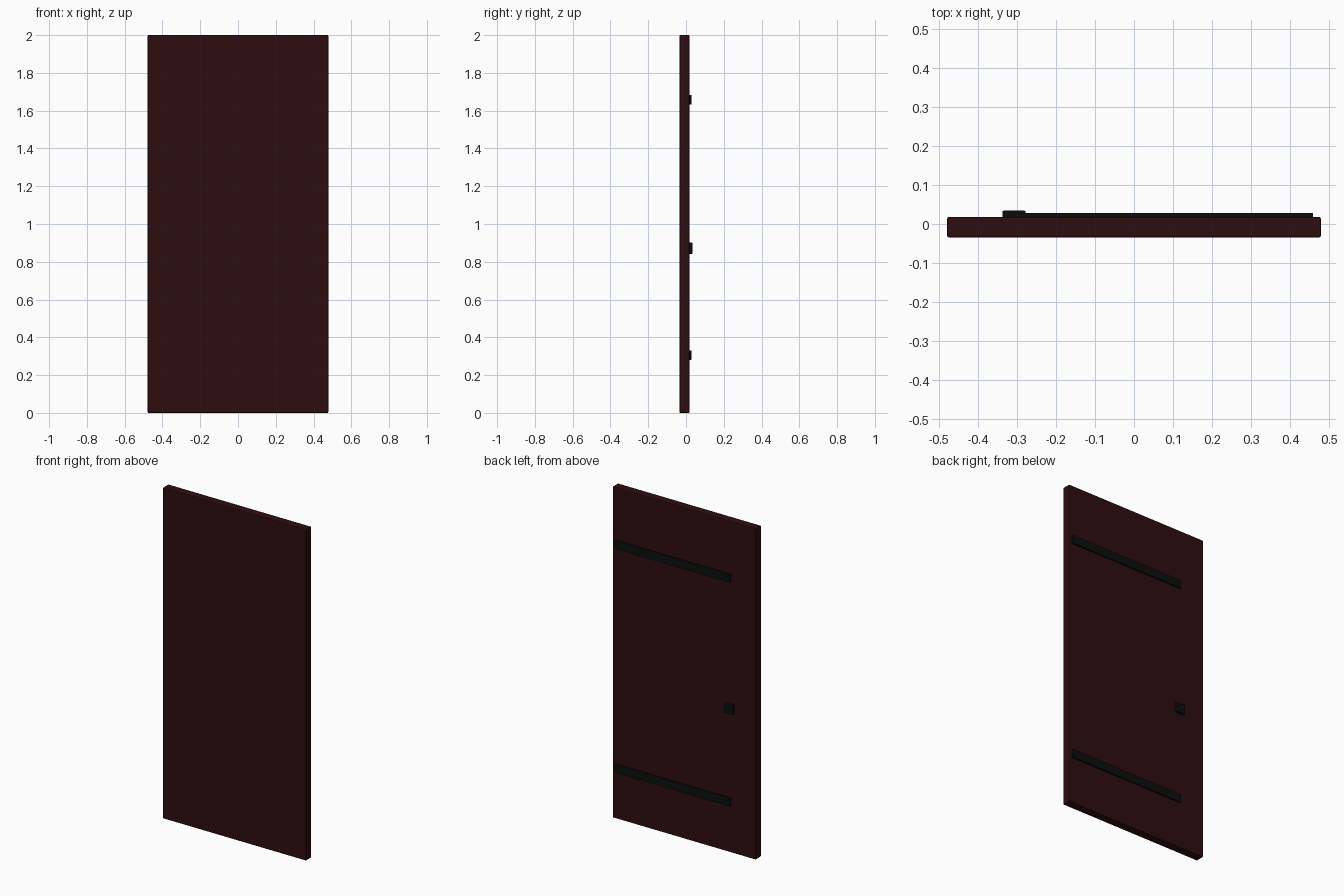
import bpy

cube = bpy.data.objects.get("Cube")
if cube:
    bpy.data.objects.remove(cube, do_unlink=True)


def make_material(name, rgb):
    mat = bpy.data.materials.new(name)
    mat.use_nodes = True
    color = (*rgb, 1.0)
    mat.diffuse_color = color
    bsdf = next(n for n in mat.node_tree.nodes if n.type == 'BSDF_PRINCIPLED')
    bsdf.inputs["Base Color"].default_value = color
    bsdf.inputs["Roughness"].default_value = 0.8
    return mat


def box(name, low, high, mat, bevel):
    """Bevelled box spanning two opposite corners."""
    center = [(a + b) / 2 for a, b in zip(low, high)]
    size = [b - a for a, b in zip(low, high)]
    bpy.ops.mesh.primitive_cube_add(size=1, location=center)
    obj = bpy.context.object
    obj.name = name
    obj.scale = size
    bpy.ops.object.transform_apply(location=False, rotation=False, scale=True)
    obj.data.materials.append(mat)
    mod = obj.modifiers.new("edge_bevel", 'BEVEL')
    mod.width = bevel
    mod.segments = 2
    return obj


wood = make_material("dark red wood", (0.028, 0.0043, 0.005))
iron = make_material("black iron", (0.0036, 0.0042, 0.0042))

# Door slab
BACK = 0.018
box("door_panel", (-0.478, -0.034, 0), (0.478, BACK, 2), wood, 0.004)

# Hinge straps across the back, sunk slightly into the slab
for name, z in (("lower_hinge_strap", 0.306), ("upper_hinge_strap", 1.658)):
    box(name, (-0.312, BACK - 0.006, z - 0.025), (0.458, 0.028, z + 0.025), iron, 0.001)

# Latch plate
box("latch_plate", (-0.337, BACK - 0.006, 0.842), (-0.277, 0.034, 0.902), iron, 0.004)
